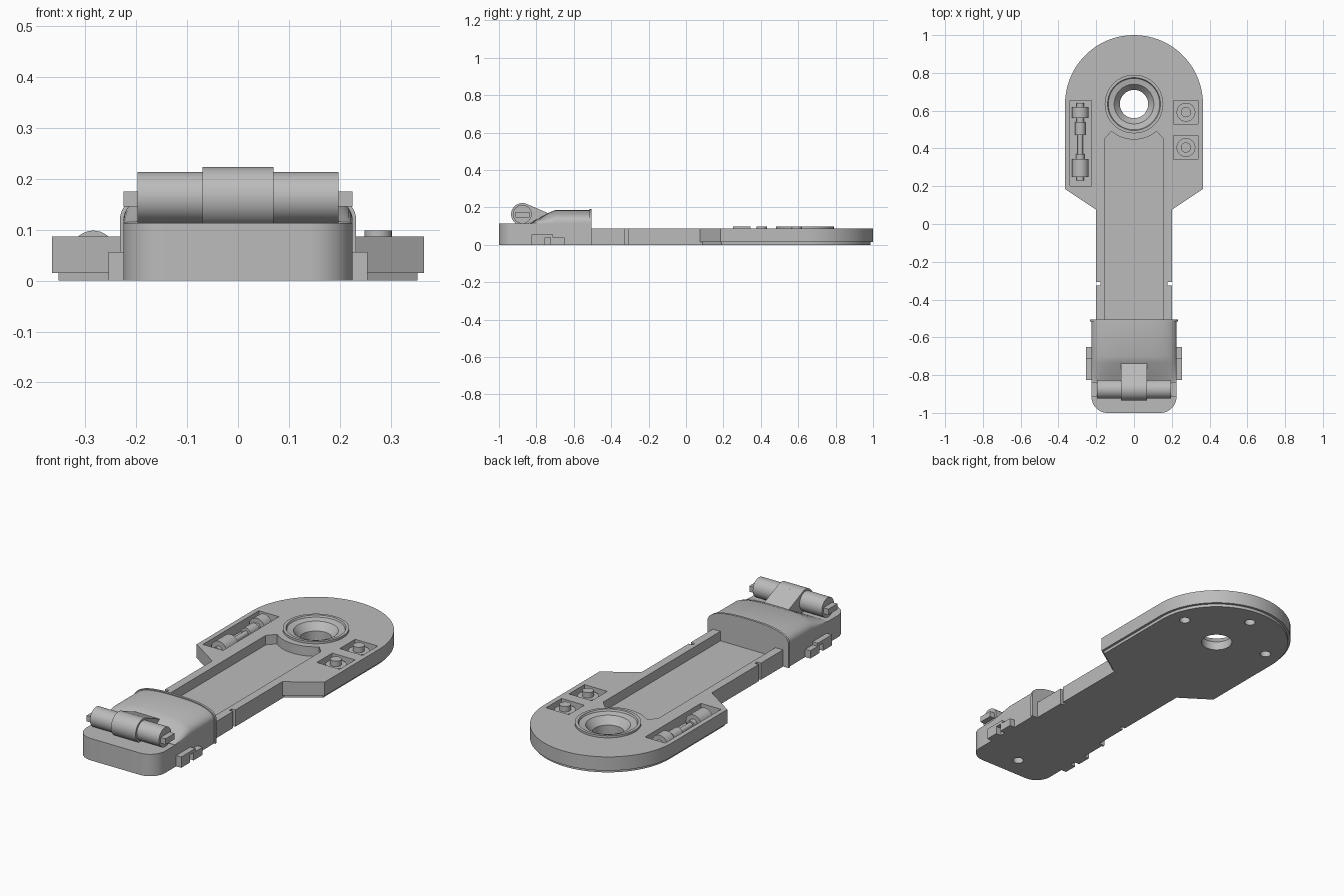
import bpy, bmesh, math
from mathutils import Matrix, Vector

cube = bpy.data.objects.get("Cube")
if cube:
    bpy.data.objects.remove(cube, do_unlink=True)

grey = bpy.data.materials.new("plain grey")
grey.use_nodes = True
grey.diffuse_color = (0.5, 0.5, 0.5, 1)
grey.node_tree.nodes["Principled BSDF"].inputs["Base Color"].default_value = (0.5, 0.5, 0.5, 1)

HEAD_Y, HEAD_R = 0.635, 0.365
PLATE_TOP, BODY_TOP = 0.086, 0.113


def finish(name, bm):
    bmesh.ops.remove_doubles(bm, verts=bm.verts, dist=1e-5)
    bmesh.ops.recalc_face_normals(bm, faces=bm.faces)
    mesh = bpy.data.meshes.new(name)
    bm.to_mesh(mesh)
    bm.free()
    mesh.materials.append(grey)
    obj = bpy.data.objects.new(name, mesh)
    bpy.context.collection.objects.link(obj)
    return obj


def activate(obj):
    bpy.ops.object.select_all(action='DESELECT')
    obj.select_set(True)
    bpy.context.view_layer.objects.active = obj


def smooth(obj):
    activate(obj)
    bpy.ops.object.shade_smooth_by_angle(angle=math.radians(30))
    return obj


def loft(name, sections):
    """Skin matching closed sections and cap both ends."""
    bm = bmesh.new()
    loops = [[bm.verts.new(p) for p in s] for s in sections]
    for a, b in zip(loops, loops[1:]):
        for i in range(len(a)):
            j = (i + 1) % len(a)
            bm.faces.new((a[i], a[j], b[j], b[i]))
    bm.faces.new(loops[0])
    bm.faces.new(loops[-1])
    return finish(name, bm)


def prism(name, outline, z0, z1):
    return loft(name, [[(x, y, z) for x, y in outline] for z in (z0, z1)])


def box(name, x0, x1, y0, y1, z0, z1):
    return prism(name, [(x0, y0), (x1, y0), (x1, y1), (x0, y1)], z0, z1)


def lathe(name, profile, centre, axis='Z', steps=40):
    """Revolve (radius, height) pairs; a closed profile makes a ring."""
    turn = {'Z': Matrix(), 'X': Matrix.Rotation(math.pi / 2, 4, 'Y'),
            'Y': Matrix.Rotation(-math.pi / 2, 4, 'X')}[axis]
    place = Matrix.Translation(centre) @ turn
    bm = bmesh.new()
    verts = [bm.verts.new(place @ Vector((r, 0, h))) for r, h in profile]
    edges = [bm.edges.new(pair) for pair in zip(verts, verts[1:])]
    bmesh.ops.spin(bm, geom=verts + edges, cent=centre, axis=turn @ Vector((0, 0, 1)),
                   angle=math.tau, steps=steps)
    return smooth(finish(name, bm))


def rod(name, radius, length, centre, axis='Z'):
    h = length / 2
    return lathe(name, [(0, -h), (radius, -h), (radius, h), (0, h)], centre, axis)


def cut(target, cutters):
    for cutter in cutters:
        cutter.hide_render = True
        mod = target.modifiers.new("cut", 'BOOLEAN')
        mod.operation, mod.solver, mod.object = 'DIFFERENCE', 'EXACT', cutter
        activate(target)
        bpy.ops.object.modifier_apply(modifier=mod.name)
        bpy.data.objects.remove(cutter, do_unlink=True)
    return smooth(target)


def arc(cx, cy, r, a0, a1, n):
    return [(cx + r * math.cos(math.radians(a0 + (a1 - a0) * i / n)),
             cy + r * math.sin(math.radians(a0 + (a1 - a0) * i / n))) for i in range(n + 1)]


def plate_outline(inset):
    w, n = HEAD_R - inset, 0.2
    return ([(n, -0.52), (n, 0.075 + inset), (w, 0.185 + inset * 0.4)]
            + arc(0, HEAD_Y, w, 0, 180, 56)
            + [(-w, 0.185 + inset * 0.4), (-n, 0.075 + inset), (-n, -0.52)])


def main_cutters():
    # shallow channel, whose rounded end follows the bearing
    channel = [(0.157, -0.6), (0.157, 0.45), (0.12, 0.49)]
    channel += arc(0, HEAD_Y, 0.188, -51, -129, 20)
    channel += [(-0.12, 0.49), (-0.157, 0.45), (-0.157, -0.6)]
    tools = [prism("channel_cutter", channel, 0.037, 0.2),
             rod("bore_cutter", 0.15, 0.4, (0, HEAD_Y, 0.05)),
             box("tube_pocket_cutter", -0.34, -0.225, 0.2, 0.655, 0.035, 0.2)]
    for y in (0.405, 0.592):
        tools.append(box("knob_pocket_cutter", 0.21, 0.34, y - 0.063, y + 0.063, 0.04, 0.2))
    for x, y in ((-0.26, 0.70), (0.26, 0.70), (0, 0.89)):
        tools.append(rod("screw_cutter", 0.026, 0.06, (x, y, 0)))
    for s in (-1, 1):
        tools.append(box("slot_cutter", s * 0.178, s * 0.3, -0.325, -0.308, -0.1, 0.2))
    return tools


# Main plate with a stepped lower edge
plate = loft("main_plate", [[(x, y, z) for x, y in plate_outline(i)]
                            for i, z in ((0.013, 0), (0.013, 0.015), (0, 0.015), (0, PLATE_TOP))])
cut(plate, main_cutters())

# Bearing ring with a dished bore
lathe("bearing_ring", [(0.155, 0.08), (0.155, 0.097), (0.14, 0.097), (0.136, 0.088),
                       (0.105, 0.082), (0.075, 0.045), (0.075, 0), (0.151, 0),
                       (0.151, 0.08), (0.155, 0.08)], (0, HEAD_Y, 0), steps=64)

# Stepped tube lying in the long pocket: start, end, radius
for y0, y1, r in ((0.23, 0.25, 0.02), (0.25, 0.345, 0.044), (0.345, 0.37, 0.022),
                  (0.37, 0.47, 0.014), (0.47, 0.54, 0.028), (0.54, 0.56, 0.02),
                  (0.56, 0.62, 0.044), (0.62, 0.64, 0.02)):
    rod("tube_section", r, y1 - y0, (-0.284, (y0 + y1) / 2, 0.054), 'Y')

# Knobs in the square pockets
for y in (0.405, 0.592):
    lathe("knob", [(0, 0.035), (0.05, 0.035), (0.05, 0.07), (0.027, 0.07),
                   (0.027, 0.098), (0, 0.098)], (0.275, y, 0), steps=24)

# Front block with rounded corners
corner = 0.085
outline = [(0.225, -0.51), (-0.225, -0.51)]
outline += arc(-0.225 + corner, -1 + corner, corner, 180, 270, 12)
outline += arc(0.225 - corner, -1 + corner, corner, 270, 360, 12)
block = prism("front_block", outline, 0, BODY_TOP)
cut(block, [rod("screw_cutter", 0.026, 0.06, (0, -0.89, 0))])


def arch(y, half_width, height, base):
    top = []
    for i in range(33):
        a = math.pi * i / 32
        c, s = math.cos(a), math.sin(a)
        top.append((math.copysign(abs(c) ** 0.75, c) * half_width, y,
                    BODY_TOP + height * max(s, 0) ** 0.75))
    return [(half_width, y, base)] + top + [(-half_width, y, base)]


# Arched hood sloping towards the hinge, with a thin rim behind
smooth(loft("hood", [arch(y, 0.225, h, 0.09) for y, h in
                     ((-0.51, 0.072), (-0.70, 0.072), (-0.735, 0.058), (-0.80, 0.022), (-0.835, 0.004))]))
smooth(loft("hood_rim", [arch(y, 0.232, 0.077, 0) for y in (-0.517, -0.505)]))

# Hinge barrel, sleeve, arm and square pins
HINGE_Y, HINGE_Z = -0.875, 0.163
rod("hinge_barrel", 0.05, 0.394, (0, HINGE_Y, HINGE_Z), 'X')
rod("hinge_sleeve", 0.06, 0.14, (0, HINGE_Y, HINGE_Z), 'X')
side = [(-0.875, 0.12), (-0.875, 0.21), (-0.845, 0.215), (-0.735, 0.168), (-0.735, 0.12)]
loft("hinge_arm", [[(x, y, z) for y, z in side] for x in (-0.07, 0.07)])
for s in (-1, 1):
    box("hinge_pin", s * 0.19, s * 0.225, -0.912, -0.838, 0.145, 0.175)

# Side clips, stepped and notched
clip = [(-0.825, 0), (-0.755, 0), (-0.755, 0.04), (-0.725, 0.04), (-0.725, 0),
        (-0.65, 0), (-0.65, 0.04), (-0.71, 0.04), (-0.71, 0.056), (-0.825, 0.056)]
for s in (-1, 1):
    loft("side_clip", [[(s * x, y, z) for y, z in clip] for x in (0.22, 0.254)])
